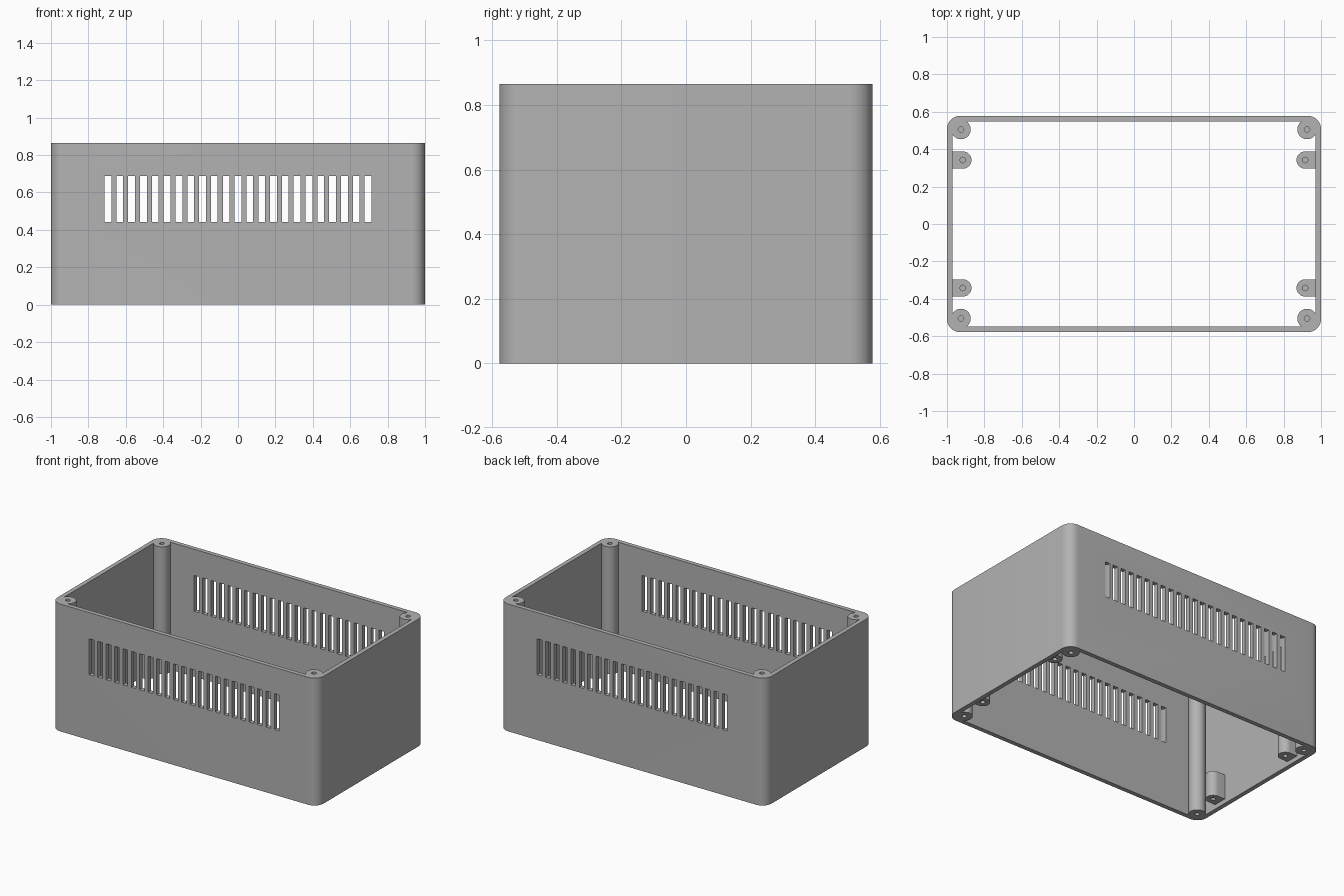
import bpy, bmesh, math
from mathutils import Vector

if "Cube" in bpy.data.objects:
    bpy.data.objects.remove(bpy.data.objects["Cube"], do_unlink=True)

HALF_X, HALF_Y, HEIGHT, WALL = 1.0, 0.578, 0.865, 0.03
POST = (0.925, 0.505)
BOSS = (0.915, 0.342)
BOSS_Z = (0.03, 0.20)
PIN_R = 0.015

grey = bpy.data.materials.new("matte grey plastic")
grey.use_nodes = True
colour = (0.45, 0.45, 0.45, 1)
grey.diffuse_color = colour
grey.node_tree.nodes["Principled BSDF"].inputs["Base Color"].default_value = colour


def prism(name, outline, z0, z1):
    """Extrude a closed outline from z0 to z1."""
    bm = bmesh.new()
    face = bm.faces.new([bm.verts.new((x, y, z0)) for x, y in outline])
    top = bmesh.ops.extrude_face_region(bm, geom=[face])["geom"]
    verts = [v for v in top if isinstance(v, bmesh.types.BMVert)]
    bmesh.ops.translate(bm, verts=verts, vec=Vector((0, 0, z1 - z0)))
    bmesh.ops.recalc_face_normals(bm, faces=bm.faces)
    mesh = bpy.data.meshes.new(name)
    bm.to_mesh(mesh)
    bm.free()
    mesh.materials.append(grey)
    obj = bpy.data.objects.new(name, mesh)
    bpy.context.collection.objects.link(obj)
    return obj


def arc(cx, cy, r, start, end, steps):
    angles = [math.radians(start + (end - start) * i / steps) for i in range(steps + 1)]
    return [(cx + r * math.cos(a), cy + r * math.sin(a)) for a in angles]


def circle(cx, cy, r, sides=32):
    return arc(cx, cy, r, 0, 360, sides)[:-1]


def rounded_rect(hx, hy, r):
    pts = []
    for i, (sx, sy) in enumerate([(1, 1), (-1, 1), (-1, -1), (1, -1)]):
        pts += arc(sx * (hx - r), sy * (hy - r), r, 90 * i, 90 * i + 90, 10)
    return pts


def rect(x0, x1, y0, y1):
    return [(x0, y0), (x1, y0), (x1, y1), (x0, y1)]


def combine(target, tool, operation):
    """Apply a boolean and remove the tool."""
    mod = target.modifiers.new("cut", 'BOOLEAN')
    mod.operation, mod.solver, mod.object = operation, 'EXACT', tool
    bpy.context.view_layer.objects.active = target
    bpy.ops.object.modifier_apply(modifier=mod.name)
    bpy.data.objects.remove(tool, do_unlink=True)


def smooth(obj):
    bpy.ops.object.select_all(action='DESELECT')
    obj.select_set(True)
    bpy.context.view_layer.objects.active = obj
    bpy.ops.object.shade_smooth_by_angle(angle=math.radians(30))


# Open rounded wall
wall = prism("enclosure_wall", rounded_rect(HALF_X, HALF_Y, 0.07), 0, HEIGHT)
inside = rounded_rect(HALF_X - WALL, HALF_Y - WALL, 0.04)
combine(wall, prism("inside_cutter", inside, -0.1, HEIGHT + 0.1), 'DIFFERENCE')

# Ventilation slots through the front and back
for i in range(-11, 12):
    x = i * 0.0632
    slot = rect(x - 0.018, x + 0.018, -0.7, 0.7)
    combine(wall, prism("slot_cutter", slot, 0.443, 0.687), 'DIFFERENCE')

sides = [("left", 1), ("right", -1)]
ends = [("front", -1), ("back", 1)]
for side, sx in sides:
    for end, sy in ends:
        # Full-height corner screw post with a blind hole at each end
        px, py = sx * POST[0], sy * POST[1]
        combine(wall, prism("post", circle(px, py, 0.052), 0, HEIGHT), 'UNION')
        for z0, z1 in [(-0.1, 0.12), (HEIGHT - 0.12, HEIGHT + 0.1)]:
            combine(wall, prism("hole", circle(px, py, PIN_R, 20), z0, z1), 'DIFFERENCE')

        # Short mounting boss with a rounded end, rooted in the side wall
        bx, by = sx * BOSS[0], sy * BOSS[1]
        turn = 90 if sx > 0 else -90
        profile = arc(bx, by, 0.046, turn, turn + 180, 20)
        root = sx * (HALF_X - 0.015)
        profile += [(root, profile[-1][1]), (root, profile[0][1])]
        boss = prism(f"mounting_boss_{end}_{side}", profile, *BOSS_Z)
        for z0, z1 in [(BOSS_Z[0] - 0.1, BOSS_Z[0] + 0.06), (BOSS_Z[1] - 0.06, BOSS_Z[1] + 0.1)]:
            combine(boss, prism("hole", circle(bx, by, PIN_R, 20), z0, z1), 'DIFFERENCE')
        smooth(boss)

smooth(wall)
